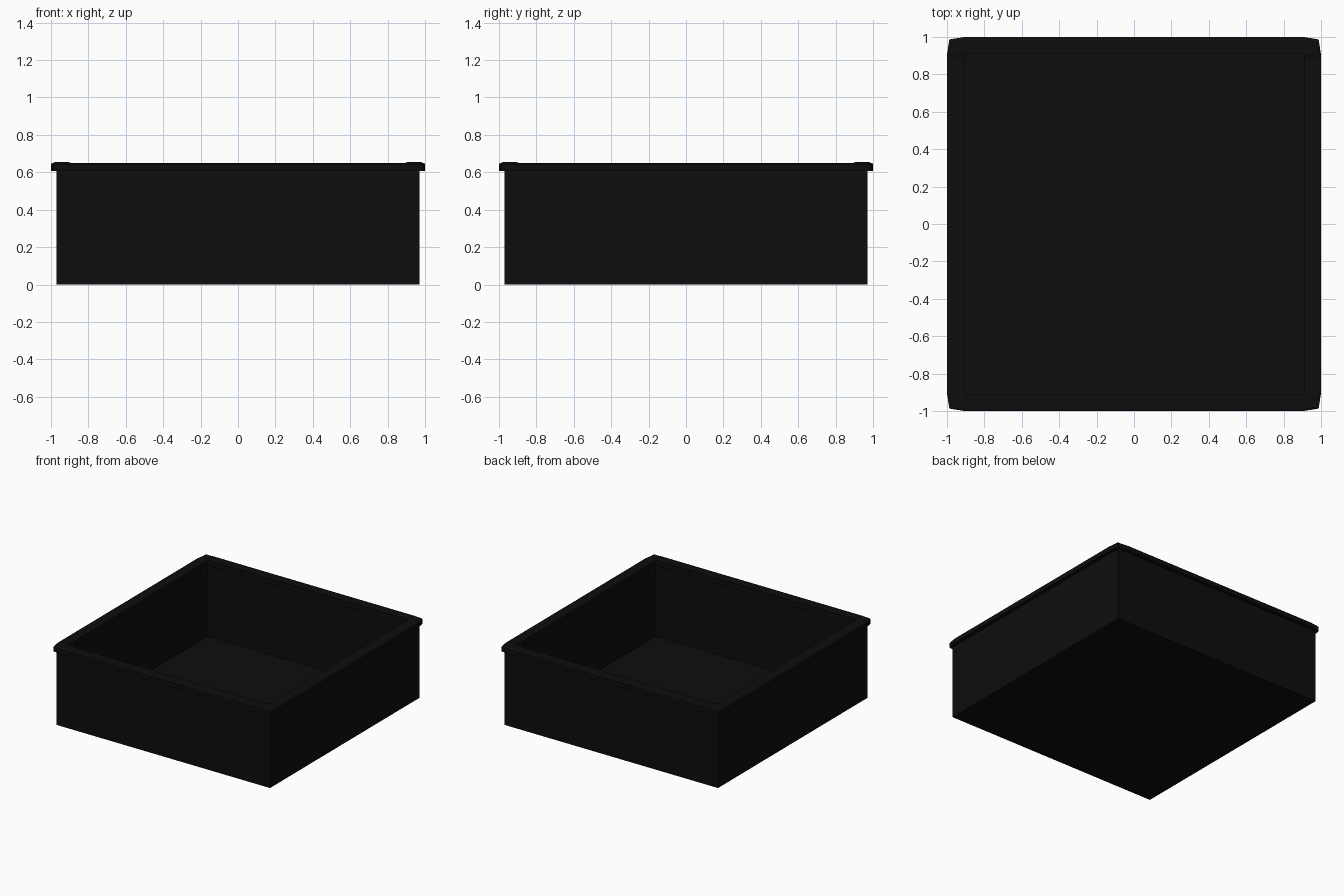
import bpy, bmesh

if "Cube" in bpy.data.objects:
    bpy.data.objects.remove(bpy.data.objects["Cube"])

black = bpy.data.materials.new("matte_black")
black.diffuse_color = (0.004, 0.004, 0.004, 1)
black.use_nodes = True
black.node_tree.nodes["Principled BSDF"].inputs["Base Color"].default_value = black.diffuse_color


def finish(bm, name):
    bmesh.ops.recalc_face_normals(bm, faces=bm.faces)
    me = bpy.data.meshes.new(name)
    bm.to_mesh(me)
    bm.free()
    me.materials.append(black)
    ob = bpy.data.objects.new(name, me)
    bpy.context.collection.objects.link(ob)
    return ob


def loft(rings, bm, cyclic=False):
    loops = [[bm.verts.new(p) for p in r] for r in rings]
    pairs = list(zip(loops, loops[1:]))
    if cyclic:
        pairs.append((loops[-1], loops[0]))
    for a, b in pairs:
        n = len(a)
        for i in range(n):
            j = (i + 1) % n
            bm.faces.new((a[i], a[j], b[j], b[i]))
    return loops


# Open tray body: outer walls, top edge, inner walls, floor
def square(h, z):
    return [(h, h, z), (-h, h, z), (-h, -h, z), (h, -h, z)]


bm = bmesh.new()
loops = loft([square(0.97, 0), square(0.97, 0.62),
              square(0.92, 0.62), square(0.92, 0.02)], bm)
bm.faces.new(loops[0])
bm.faces.new(loops[-1])
finish(bm, "tray_body")

# Overhanging rim: softened corners that stand slightly proud of the rails
corner = [(1.0, 0.89), (1.0, 0.905), (0.987, 0.987), (0.905, 1.0), (0.89, 1.0)]
lift = [0, 1, 1, 1, 0]
outline = []
for k in range(4):
    for (x, y), up in zip(corner, lift):
        for _ in range(k):
            x, y = -y, x
        outline.append((x, y, up))


def rim_ring(limit, z, raise_by=0.0):
    clamp = lambda v: max(-limit, min(limit, v))
    return [(clamp(x), clamp(y), z + up * raise_by) for x, y, up in outline]


bm = bmesh.new()
loft([rim_ring(1.0, 0.607), rim_ring(1.0, 0.645), rim_ring(0.98, 0.649, 0.005),
      rim_ring(0.91, 0.649, 0.005), rim_ring(0.91, 0.607)], bm, cyclic=True)
finish(bm, "tray_rim")
